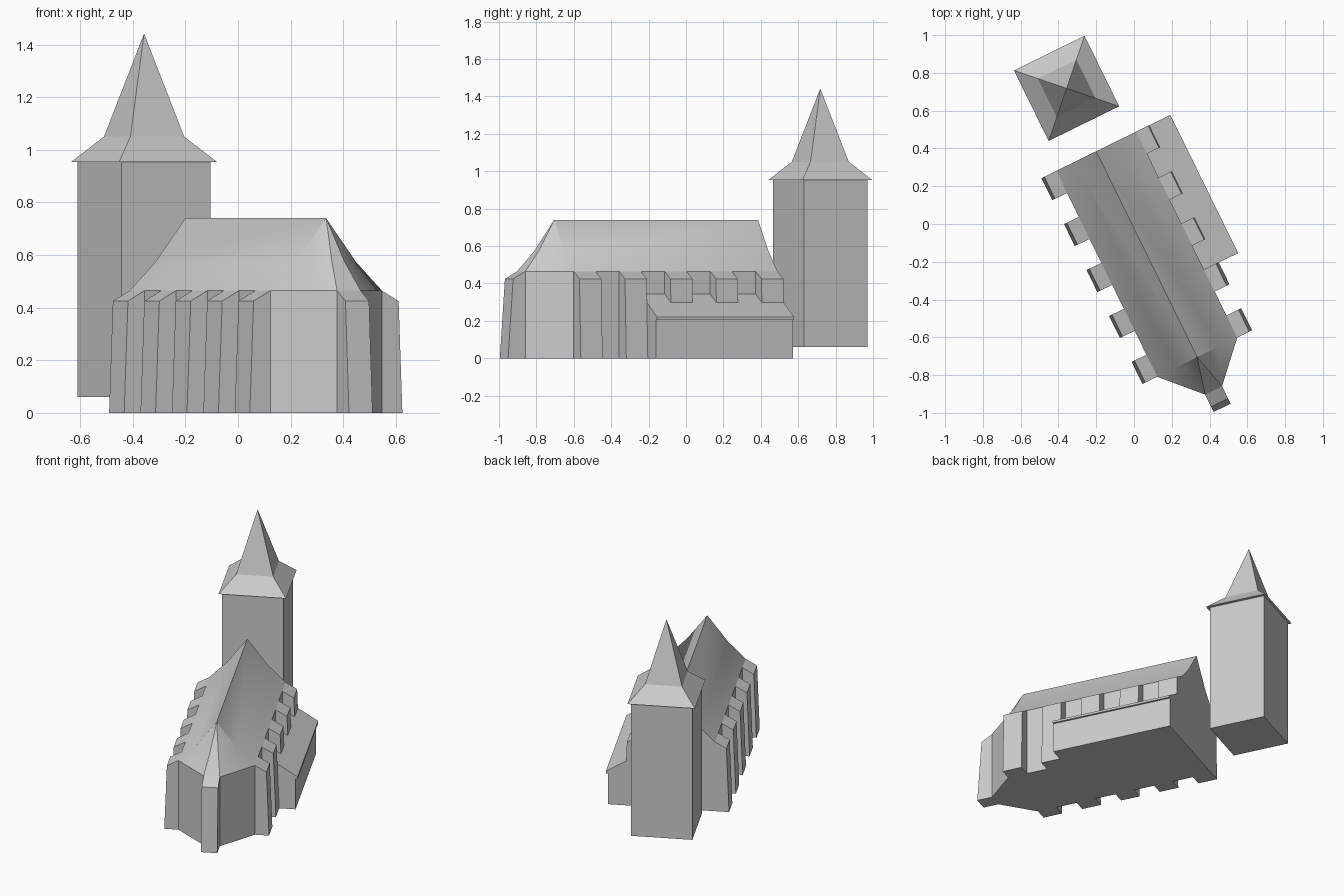
import bpy, bmesh, math
from mathutils import Vector

if "Cube" in bpy.data.objects:
    bpy.data.objects.remove(bpy.data.objects["Cube"])

# Plan frame: a runs along the ridge towards the apse, b runs across it
A = Vector((0.4406, -0.8977, 0))
B = Vector((0.8977, 0.4406, 0))
WEST = Vector((-0.2, 0.385, 0))
LENGTH, HALF, EAVE = 1.214, 0.236, 0.465


def place(p, origin=WEST):
    return origin + A * p[0] + B * p[1] + Vector((0, 0, p[2]))


def loft(name, rings, origin=WEST, smooth=None):
    """Skin a stack of equal-sized rings and cap both ends."""
    bm = bmesh.new()
    rows = [[bm.verts.new(place(p, origin)) for p in r] for r in rings]
    n = len(rows[0])
    for low, high in zip(rows, rows[1:]):
        for i in range(n):
            j = (i + 1) % n
            bm.faces.new((low[i], low[j], high[j], high[i]))
    bm.faces.new(rows[0][::-1])
    bm.faces.new(rows[-1])
    bmesh.ops.remove_doubles(bm, verts=bm.verts[:], dist=1e-5)
    bmesh.ops.dissolve_degenerate(bm, dist=1e-5, edges=bm.edges[:])
    bmesh.ops.recalc_face_normals(bm, faces=bm.faces[:])
    mesh = bpy.data.meshes.new(name)
    bm.to_mesh(mesh)
    bm.free()
    ob = bpy.data.objects.new(name, mesh)
    bpy.context.collection.objects.link(ob)
    if smooth:
        bpy.ops.object.select_all(action='DESELECT')
        ob.select_set(True)
        bpy.context.view_layer.objects.active = ob
        bpy.ops.object.shade_smooth_by_angle(angle=math.radians(smooth))
    return ob


# Nave and apse: one plan outline drawn in towards the ridge
plan = [(0, -HALF), (LENGTH, -HALF), (1.41, -0.05),
        (1.41, 0.05), (LENGTH, HALF), (0, HALF)]


def nave_ring(f, z):
    return [(min(a, LENGTH) + max(a - LENGTH, 0) * f, b * f, z) for a, b in plan]


loft("nave_and_apse", [nave_ring(1, 0), nave_ring(1, EAVE),
                       nave_ring(0.54, 0.573), nave_ring(0, 0.74)], smooth=35)

# Side buttresses: battered face and sloping cap, five on each side
buttress = [(0.225, 0), (0.323, 0), (0.307, 0.425), (HALF, EAVE), (0.225, EAVE)]
for side, label in ((-1, "left"), (1, "right")):
    for i in range(5):
        start = i * 0.271
        loft(f"{label}_buttress_{i + 1}",
             [[(a, side * b, z) for b, z in buttress]
              for a in (start, start + 0.13)])

# Buttress at the tip of the apse
tip = [(1.39, 0), (1.513, 0), (1.483, 0.425), (1.41, EAVE), (1.39, EAVE)]
loft("apse_buttress", [[(a, b, z) for a, z in tip] for b in (-0.05, 0.05)])

# Lean-to side aisle with a small eave
aisle = [(0.225, 0), (0.424, 0), (0.424, 0.205), (0.437, 0.205),
         (0.437, 0.22), (HALF, 0.345), (0.225, 0.345)]
loft("side_aisle", [[(a, b, z) for b, z in aisle] for a in (0, 0.815)])

# Detached bell tower with a flared spire
TOWER = Vector((-0.357, 0.718, 0))


def square(h, z):
    return [(-h, -h, z), (h, -h, z), (h, h, z), (-h, h, z)]


loft("tower_body", [square(0.189, 0.06), square(0.189, 0.955)], TOWER)
loft("tower_spire", [square(0.208, 0.953), square(0.114, 1.05),
                     square(0.0005, 1.44)], TOWER)
